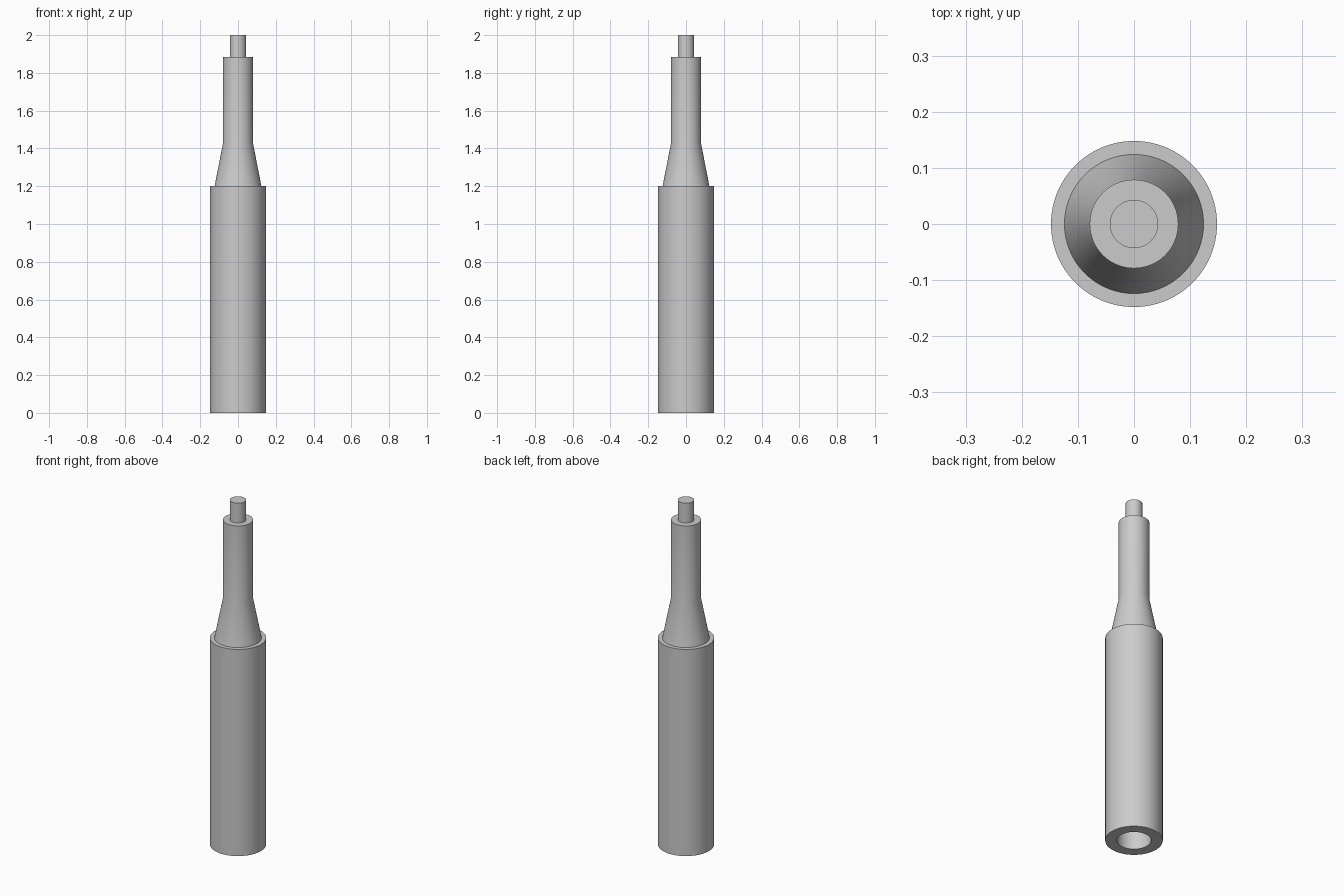
import bpy, bmesh, math

cube = bpy.data.objects.get("Cube")
if cube:
    bpy.data.objects.remove(cube, do_unlink=True)

SEGMENTS = 64

grey = bpy.data.materials.new("light grey metal")
grey.use_nodes = True
colour = (0.6, 0.6, 0.6, 1)
grey.diffuse_color = colour
grey.node_tree.nodes["Principled BSDF"].inputs["Base Color"].default_value = colour


def lathe(name, profile):
    """Spin a (radius, height) profile about the z axis."""
    bm = bmesh.new()
    verts = [bm.verts.new((r, 0, z)) for r, z in profile]
    edges = [bm.edges.new(pair) for pair in zip(verts, verts[1:])]
    bmesh.ops.spin(bm, geom=verts + edges, cent=(0, 0, 0), axis=(0, 0, 1),
                   angle=math.tau, steps=SEGMENTS, use_merge=True)
    bmesh.ops.remove_doubles(bm, verts=bm.verts, dist=1e-5)
    bmesh.ops.recalc_face_normals(bm, faces=bm.faces)
    mesh = bpy.data.meshes.new(name)
    bm.to_mesh(mesh)
    bm.free()
    mesh.materials.append(grey)
    obj = bpy.data.objects.new(name, mesh)
    bpy.context.collection.objects.link(obj)
    bpy.ops.object.select_all(action="DESELECT")
    obj.select_set(True)
    bpy.context.view_layer.objects.active = obj
    bpy.ops.object.shade_smooth_by_angle(angle=math.radians(30))
    return obj


# Thick sleeve with a blind bore opening at the bottom
lathe("sleeve", [(0, 0.6), (0.088, 0.6), (0.088, 0), (0.148, 0),
                 (0.148, 1.2), (0, 1.2)])

# Tapered shoulder running smoothly into the slim neck
lathe("neck", [(0, 1.2), (0.124, 1.2), (0.079, 1.43), (0.079, 1.885), (0, 1.885)])

# Narrow pin at the top
lathe("tip", [(0, 1.885), (0.043, 1.885), (0.043, 2), (0, 2)])
